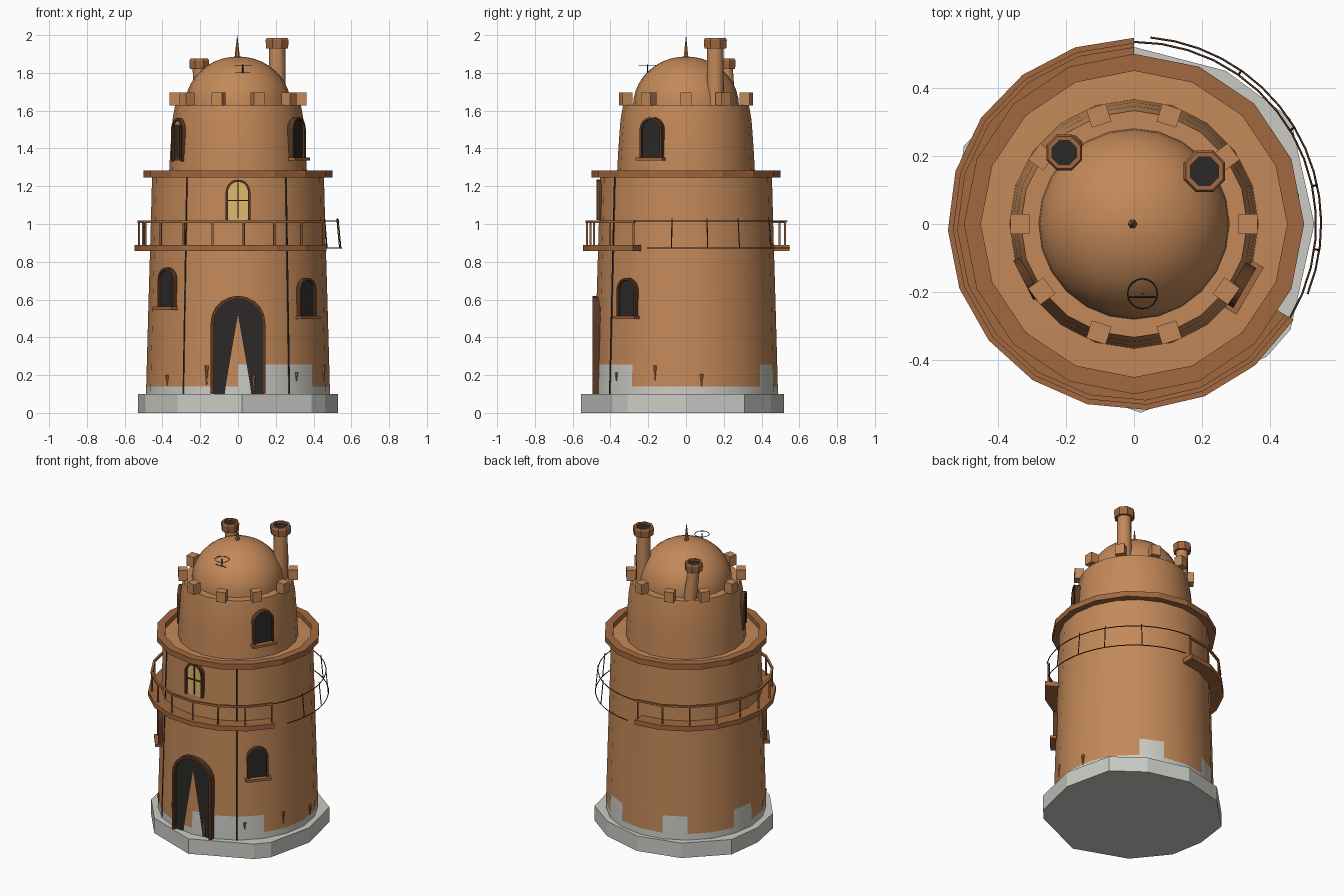
import bpy, bmesh
from math import sin, cos, pi, radians, sqrt
from mathutils import Matrix, Vector

if "Cube" in bpy.data.objects:
    bpy.data.objects.remove(bpy.data.objects["Cube"])

def material(name, r, g, b):
    m = bpy.data.materials.new(name)
    m.diffuse_color = (r, g, b, 1)
    m.use_nodes = True
    m.node_tree.nodes["Principled BSDF"].inputs["Base Color"].default_value = m.diffuse_color
    return m

CLAY = material("clay", .55, .25, .10)
TRIM = material("trim", .36, .14, .05)
BROWN = material("dark_wood", .10, .04, .018)
DARK = material("dark", .025, .023, .022)
STONE = material("stone", .60, .60, .56)
GLOW = material("glow", .75, .50, .16)

def polar(r, deg, z):
    return Vector((r * cos(radians(deg)), r * sin(radians(deg)), z))

def make(name, verts, faces, *mats, smooth=False, turn=None):
    me = bpy.data.meshes.new(name)
    me.from_pydata([tuple(v) for v in verts], [], faces)
    bm = bmesh.new()
    bm.from_mesh(me)
    bmesh.ops.recalc_face_normals(bm, faces=bm.faces)
    if turn:
        bm.transform(turn)
    bm.to_mesh(me)
    bm.free()
    for m in mats:
        me.materials.append(m)
    o = bpy.data.objects.new(name, me)
    bpy.context.collection.objects.link(o)
    if smooth:
        bpy.ops.object.select_all(action='DESELECT')
        o.select_set(True)
        bpy.context.view_layer.objects.active = o
        bpy.ops.object.shade_smooth_by_angle(angle=radians(40))
    return o

def lathe(name, profile, n, *mats, start=0, at=(0, 0), top=None, closed=False, smooth=False):
    """Revolve (radius, z) points; top = xy centre that the last point leans to."""
    k, verts, faces = len(profile), [], []
    z0, z1 = profile[0][1], profile[-1][1]
    for i in range(n):
        for r, z in profile:
            p = polar(r, start + 360 * i / n, z)
            t = (z - z0) / (z1 - z0) if top else 0
            tx, ty = top or at
            verts.append((p.x + at[0] + (tx - at[0]) * t, p.y + at[1] + (ty - at[1]) * t, z))
    for i in range(n):
        a, b = i * k, (i + 1) % n * k
        for j in range(k if closed else k - 1):
            q = (j + 1) % k
            faces.append((a + j, b + j, b + q, a + q))
    if not closed:
        faces += [[i * k for i in range(n)], [i * k + k - 1 for i in range(n)]]
    return make(name, verts, faces, *mats, smooth=smooth)

def arc_slab(name, r0, r1, z0, z1, a0, a1, n, mat):
    verts, faces = [], []
    for i in range(n + 1):
        a = a0 + (a1 - a0) * i / n
        verts += [polar(r0, a, z0), polar(r1, a, z0), polar(r1, a, z1), polar(r0, a, z1)]
    for i in range(n):
        for j in range(4):
            q = (j + 1) % 4
            faces.append((4*i + j, 4*i + q, 4*i + 4 + q, 4*i + 4 + j))
    faces += [(0, 1, 2, 3), (4*n, 4*n + 1, 4*n + 2, 4*n + 3)]
    return make(name, verts, faces, mat)

def wire(name, pts, r, mat, cyclic=False):
    c = bpy.data.curves.new(name, 'CURVE')
    c.dimensions, c.bevel_depth, c.bevel_resolution, c.use_fill_caps = '3D', r, 1, True
    s = c.splines.new('POLY')
    s.points.add(len(pts) - 1)
    for p, q in zip(s.points, pts):
        p.co = (*q, 1)
    s.use_cyclic_u = cyclic
    c.materials.append(mat)
    o = bpy.data.objects.new(name, c)
    bpy.context.collection.objects.link(o)

def box(name, size, local, az, mat):
    """Box given as (width, depth, height) at (across, outward radius, z), turned to az."""
    v = [(local[0] + sx * size[0] / 2, -local[1] + sy * size[1] / 2, local[2] + sz * size[2] / 2)
         for sx in (-1, 1) for sy in (-1, 1) for sz in (-1, 1)]
    f = [(0, 1, 3, 2), (4, 5, 7, 6), (0, 1, 5, 4), (2, 3, 7, 6), (0, 2, 6, 4), (1, 3, 7, 5)]
    return make(name, v, f, mat, turn=Matrix.Rotation(radians(az - 270), 4, 'Z'))

def arch_line(w, zb, zt):
    h = w / 2
    return [(-h, zb)] + [(-h * cos(pi * i / 10), zt - h + h * sin(pi * i / 10)) for i in range(11)] + [(h, zb)]

def arch(name, az, r, w, zb, zt, fill, t=.012, out=.014, sill=False):
    """Flat arched panel with a raised frame, facing az at distance r."""
    turn = Matrix.Rotation(radians(az - 270), 4, 'Z')
    inner, outer = arch_line(w - 2 * t, zb, zt - t), arch_line(w, zb, zt)
    n = len(inner)
    v = [(x, -r, z) for x, z in inner] + [(x, -r + .03, z) for x, z in inner]
    f = [list(range(n)), list(range(n, 2 * n))]
    f += [(i, (i + 1) % n, n + (i + 1) % n, n + i) for i in range(n)]
    make(name + "_panel", v, f, fill, turn=turn)
    v, f = [], []
    for (xi, zi), (xo, zo) in zip(inner, outer):
        v += [(xi, -r + .03, zi), (xi, -r - out, zi), (xo, -r - out, zo), (xo, -r + .03, zo)]
    for i in range(n - 1):
        f += [(4*i + j, 4*i + (j+1) % 4, 4*i + 4 + (j+1) % 4, 4*i + 4 + j) for j in range(4)]
    f += [(0, 1, 2, 3), (4*n - 4, 4*n - 3, 4*n - 2, 4*n - 1)]
    make(name + "_frame", v, f, BROWN, turn=turn)
    if sill:
        box(name + "_sill", (w + .025, .04, .016), (0, r + .012, zb - .006), az, TRIM)

# Uneven stone plinth
foot = [(.02, -.555), (.39, -.39), (.46, -.31), (.53, 0), (.46, .31), (.27, .45), (0, .52),
        (-.28, .45), (-.50, .23), (-.53, 0), (-.49, -.22), (-.32, -.43)]
n = len(foot)
make("plinth", [(x, y, z) for z in (0, .1) for x, y in foot],
     [list(range(n)), list(range(n, 2*n))] + [(i, (i+1) % n, n + (i+1) % n, n + i) for i in range(n)], STONE)

# Main wall; the lowest faces show bare stone
wall = lathe("main_wall", [(.487, .09), (.486, .14), (.483, .255), (.4735, .6), (.463, .95), (.455, 1.25), (.34, 1.255)],
             20, CLAY, STONE, smooth=True)
for p in wall.data.polygons:
    c = p.center
    seg = int((c.to_2d().angle_signed(Vector((1, 0)), 0) % (2 * pi)) / radians(18))
    if abs(p.normal.z) < .5 and (c.z < .14 or (c.z < .25 and seg in (3, 6, 9, 15, 16, 17))):
        p.material_index = 1

# Roof rim, upper drum, dome and spire
lathe("roof_rim", [(.45, 1.245), (.50, 1.245), (.50, 1.282), (.45, 1.282)], 16, TRIM, closed=True)
lathe("upper_drum", [(.366, 1.25), (.358, 1.40), (.347, 1.55), (.333, 1.63)], 20, CLAY, smooth=True)
lathe("dome", [(.28 * cos(pi/2 * i / 10) + .0005, 1.625 + .262 * sin(pi/2 * i / 10)) for i in range(11)],
      24, CLAY, smooth=True)
lathe("spire", [(.015, 1.875), (.0005, 2.0)], 6, TRIM, at=(-.004, 0))
for i in range(10):
    box("merlon", (.06, .055, .068), (0, .335, 1.662), 36 * i, CLAY)

# Chimneys
def chimney(name, foot_xy, xy, z0, z1, r, cap_r):
    lathe(name + "_shaft", [(r * 1.08, z0), (r, z1 - .04)], 12, CLAY, at=foot_xy, top=xy, smooth=True)
    lathe(name + "_cap", [(cap_r * .7, z1 - .055), (cap_r * .95, z1 - .055), (cap_r, z1 - .012), (cap_r * .9, z1),
          (cap_r * .68, z1), (cap_r * .68, z1 - .03)], 8, TRIM, start=22.5, at=xy, closed=True)
    lathe(name + "_hole", [(cap_r * .7, z1 - .05), (cap_r * .7, z1 - .012)], 8, DARK, start=22.5, at=xy)
chimney("tall_chimney", (.207, .155), (.207, .155), 1.58, 1.985, .043, .066)
chimney("short_chimney", (-.185, .225), (-.205, .21), 1.6, 1.875, .037, .057)

# Door and windows
arch("door", 270, .4757, .29, .1, .62, DARK, t=.018, out=.018)
arch("lit_window", 270, .461, .13, 1.02, 1.235, GLOW)
box("lit_window_mullion", (.006, .012, .19), (0, .463, 1.125), 270, BROWN)
box("lit_window_transom", (.106, .012, .006), (0, .463, 1.125), 270, BROWN)
arch("left_window", 218, .475, .13, .56, .77, DARK, sill=True)
arch("right_window", 319.5, .477, .13, .51, .715, DARK, sill=True)
arch("upper_right_window", 330, .362, .135, 1.35, 1.565, DARK, sill=True)
arch("upper_left_window", 207, .355, .13, 1.33, 1.56, CLAY, out=.01)
for x in (-.03, 0, .03):
    box("upper_left_bar", (.006, .012, .19), (x, .358, 1.43), 207, BROWN)

# Balcony over the front, left and back, with posts and handrail
A0, A1, N = 90, 329, 13
arc_slab("balcony_deck", .45, .547, .856, .888, A0, A1, N, TRIM)
arc_slab("balcony_handrail", .518, .532, 1.005, 1.018, A0, A1, N, TRIM)
for i in range(N + 1):
    a = A0 + 1 + (A1 - A0 - 2) * i / N
    wire("balcony_post", [polar(.524, a, .88), polar(.524, a, 1.01)], .006, TRIM)

# Broken stretch of rail hanging as thin wire
wire("loose_rail", [polar(.535, -31 + 121 * i / 14, 1.015) for i in range(15)], .003, BROWN)
wire("loose_lower_rail", [polar(.55, -22 + 107 * i / 14, .872) for i in range(15)], .003, BROWN)
for a in (-8, 12, 31, 55):
    wire("loose_post", [polar(.55, a, .872), polar(.535, a, 1.03)], .003, BROWN)

# Vertical seams and drips on the wall
for a in (233.5, 304):
    wire("wall_cable", [polar(.486, a, .1), polar(.472, a, .6), polar(.454, a, 1.25)], .005, DARK)
for a, z, h in ((219, .145, .055), (250, .145, .105), (280, .1, .1), (310, .17, .045), (340, .17, .08), (10, .14, .065)):
    p = polar(.482, a, 0)
    lathe("wall_drip", [(.003, z), (.011, z + h)], 6, TRIM, at=(p.x, p.y))

# Small wire aerial on the dome
wire("aerial_hoop", [Vector((.025, -.205, 1.84)) + polar(.044, 22.5 * i, 0) for i in range(16)], .002, DARK, True)
wire("aerial_mast", [(.025, -.205, 1.765), (.025, -.205, 1.845)], .003, DARK)
wire("aerial_bar", [(-.015, -.215, 1.80), (.065, -.215, 1.80)], .002, DARK)
